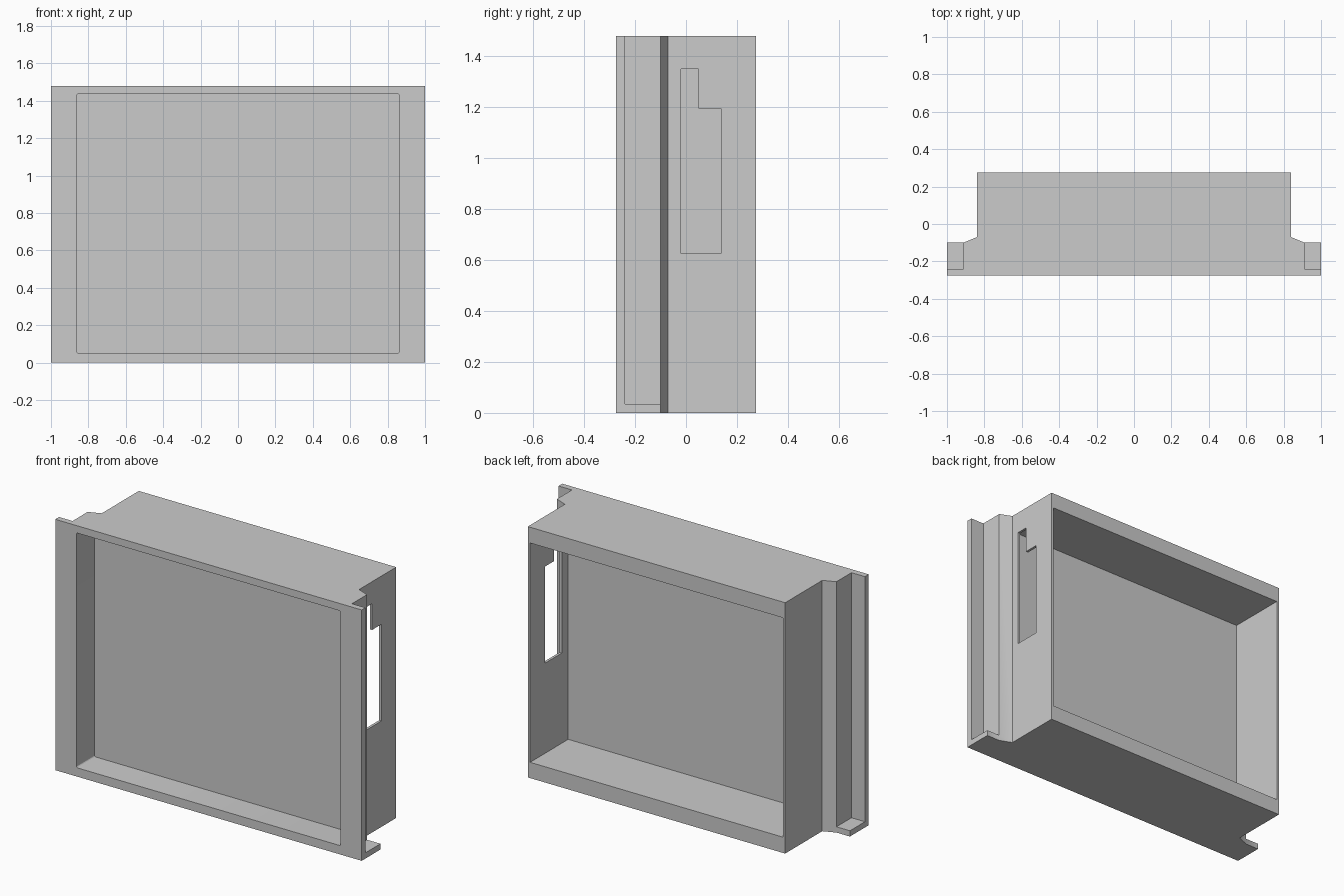
import bpy, bmesh
from mathutils import Vector

cube = bpy.data.objects.get("Cube")
if cube:
    bpy.data.objects.remove(cube, do_unlink=True)

HEIGHT = 1.48
FRONT, BACK = -0.275, 0.275

grey = bpy.data.materials.new("plain grey")
grey.use_nodes = True
grey.diffuse_color = (0.6, 0.6, 0.6, 1)
grey.node_tree.nodes["Principled BSDF"].inputs["Base Color"].default_value = grey.diffuse_color


def finish(name, bm):
    bmesh.ops.recalc_face_normals(bm, faces=bm.faces)
    mesh = bpy.data.meshes.new(name)
    bm.to_mesh(mesh)
    bm.free()
    mesh.materials.append(grey)
    obj = bpy.data.objects.new(name, mesh)
    bpy.context.collection.objects.link(obj)
    return obj


def prism(name, outline, start, depth):
    """Extrude an outline of 3D points from offset start along depth."""
    bm = bmesh.new()
    face = bm.faces.new([bm.verts.new(Vector(p) + Vector(start)) for p in outline])
    grown = bmesh.ops.extrude_face_region(bm, geom=[face])["geom"]
    moved = [v for v in grown if isinstance(v, bmesh.types.BMVert)]
    bmesh.ops.translate(bm, verts=moved, vec=depth)
    return finish(name, bm)


def box(name, low, high, corner=0):
    bm = bmesh.new()
    bmesh.ops.create_cube(bm, size=1)
    for v in bm.verts:
        v.co = [high[i] if v.co[i] > 0 else low[i] for i in range(3)]
    if corner:
        edges = [e for e in bm.edges if abs(e.verts[0].co.y - e.verts[1].co.y) > 0.01]
        bmesh.ops.bevel(bm, geom=edges, offset=corner, segments=3, profile=0.5, affect='EDGES')
    return finish(name, bm)


def hole(name, x, z, y_low, y_high):
    bm = bmesh.new()
    bmesh.ops.create_cone(bm, cap_ends=True, segments=32, radius1=0.029, radius2=0.029,
                          depth=y_high - y_low)
    for v in bm.verts:
        v.co = (v.co.x + x, v.co.z + (y_low + y_high) / 2, v.co.y + z)
    return finish(name, bm)


# Stepped housing outline, mirrored about the centre and extruded upwards
half = [(1, FRONT), (1, -0.1), (0.912, -0.1), (0.84, -0.07), (0.84, BACK)]
outline = [(x, y, 0) for x, y in half] + [(-x, y, 0) for x, y in reversed(half)]
housing = prism("housing", outline, (0, 0, 0), (0, 0, HEIGHT))

# Front recess and back pocket, leaving a thin panel between them
cutters = [
    box("front_recess", (-0.863, -0.5, 0.052), (0.863, -0.106, 1.437), corner=0.01),
    box("back_pocket", (-0.825, -0.08, 0.093), (0.825, 0.5, HEIGHT - 0.093)),
]

# Side slots open at the top, closed at the bottom by a small lip
cutters.append(box("slot_left", (0.912, -0.24, 0.034), (1.2, 0, 2)))
cutters.append(box("slot_right", (-1.2, -0.24, 0.034), (-0.912, 0, 2)))

# Stepped window through one side wall only
window = [(-0.02, 0.625), (0.138, 0.625), (0.138, 1.195),
          (0.05, 1.195), (0.05, 1.35), (-0.02, 1.35)]
cutters.append(prism("side_window", [(0, y, z) for y, z in window], (0.75, 0, 0), (0.2, 0, 0)))

# Panel through holes and blind screw holes in the back rim
for x in (-0.768, 0.768):
    for z in (0.152, HEIGHT - 0.148):
        cutters.append(hole("panel_hole", x, z, -0.15, -0.03))
    for z in (0.048, HEIGHT - 0.048):
        cutters.append(hole("screw_hole", x, z, BACK - 0.12, BACK + 0.1))

bpy.ops.object.select_all(action='DESELECT')
housing.select_set(True)
bpy.context.view_layer.objects.active = housing
for cutter in cutters:
    cutter.hide_render = True
    mod = housing.modifiers.new(cutter.name, 'BOOLEAN')
    mod.operation = 'DIFFERENCE'
    mod.solver = 'EXACT'
    mod.object = cutter
    bpy.ops.object.modifier_apply(modifier=mod.name)
    bpy.data.objects.remove(cutter, do_unlink=True)

bpy.ops.object.shade_smooth_by_angle(angle=0.4)
